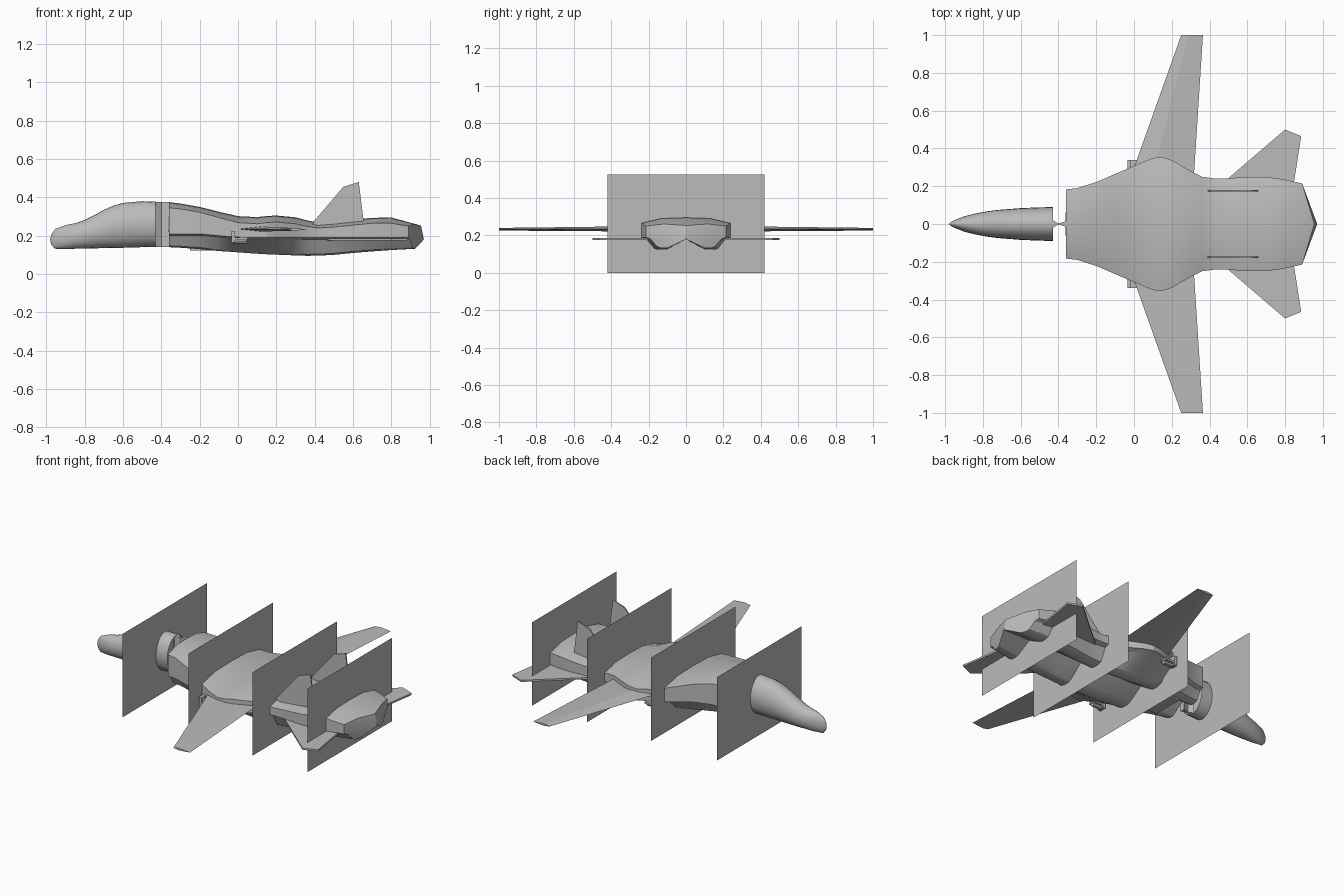
import bpy, bmesh, math

if "Cube" in bpy.data.objects:
    bpy.data.objects.remove(bpy.data.objects["Cube"])

grey = bpy.data.materials.new("plain grey")
grey.diffuse_color = (0.5, 0.5, 0.5, 1)
grey.use_nodes = True
grey.node_tree.nodes["Principled BSDF"].inputs["Base Color"].default_value = grey.diffuse_color


def make(name, verts, faces, smooth=None, fix=True):
    me = bpy.data.meshes.new(name)
    me.from_pydata(verts, [], faces)
    bm = bmesh.new()
    bm.from_mesh(me)
    if fix:
        bmesh.ops.recalc_face_normals(bm, faces=bm.faces)
    bm.to_mesh(me)
    bm.free()
    me.materials.append(grey)
    ob = bpy.data.objects.new(name, me)
    bpy.context.collection.objects.link(ob)
    if smooth:
        bpy.context.view_layer.objects.active = ob
        ob.select_set(True)
        bpy.ops.object.shade_smooth_by_angle(angle=math.radians(smooth))
        ob.select_set(False)
    return ob


def loft(name, rings, cap_start=None, cap_end=None, smooth=30):
    """Skin closed rings; a cap is a fan to the given point."""
    n = len(rings[0])
    verts = [v for r in rings for v in r]
    faces = [(k*n+i, k*n+(i+1) % n, (k+1)*n+(i+1) % n, (k+1)*n+i)
             for k in range(len(rings)-1) for i in range(n)]
    for point, base in ((cap_start, 0), (cap_end, (len(rings)-1)*n)):
        if point:
            verts.append(point)
            faces += [(base+i, base+(i+1) % n, len(verts)-1) for i in range(n)]
    return make(name, verts, faces, smooth)


def slab(name, root, tip):
    """Solid between two outlines of equal length."""
    n = len(root)
    faces = [tuple(range(n)), tuple(range(n, 2*n))]
    faces += [(i, (i+1) % n, n+(i+1) % n, n+i) for i in range(n)]
    return make(name, root+tip, faces)


def box(name, x0, x1, y0, y1, z0, z1):
    return slab(name, [(x0, y0, z0), (x1, y0, z0), (x1, y1, z0), (x0, y1, z0)],
                [(x0, y0, z1), (x1, y0, z1), (x1, y1, z1), (x0, y1, z1)])


# Nose shell, open at the back: x, half width, bottom, top
nose = [(-.975, .006, .155, .205), (-.955, .018, .132, .235), (-.9, .04, .13, .255),
        (-.85, .053, .132, .265), (-.8, .063, .133, .282), (-.75, .071, .134, .307),
        (-.7, .076, .135, .335), (-.65, .08, .136, .357), (-.6, .084, .137, .371),
        (-.5, .088, .14, .38), (-.43, .09, .142, .378)]
rings = []
for x, w, b, t in nose:
    rings.append([(x, w*math.cos(a), (t+b)/2 + (t-b)/2*math.sin(a))
                  for a in [2*math.pi*i/24 for i in range(24)]])
loft("nose", rings, cap_start=(-.98, 0, .18), smooth=40)

# Pinched connector between nose and body
pinch = [(-.43, .02), (-.4, .002), (-.36, .015)]
loft("neck", [[(x, -w, .142), (x, w, .142), (x, w, .376), (x, -w, .376)]
              for x, w in pinch])

# Main body: x, half width, top, shoulder, chine, bottom
body = [(-.36, .183, .375, .345, .2, .14), (-.3, .19, .368, .34, .2, .137),
        (-.2, .222, .35, .322, .2, .13), (-.1, .265, .325, .295, .19, .12),
        (0, .308, .302, .268, .182, .113), (.1, .35, .297, .262, .18, .106),
        (.15, .354, .303, .268, .18, .103), (.2, .338, .305, .272, .18, .101),
        (.3, .28, .296, .262, .18, .097), (.36, .25, .28, .248, .18, .095),
        (.42, .242, .268, .24, .18, .096), (.5, .242, .275, .245, .18, .1),
        (.6, .25, .285, .255, .18, .11), (.7, .25, .293, .265, .18, .118),
        (.8, .235, .295, .265, .18, .125), (.89, .215, .275, .25, .18, .132)]
rings = []
for i, (x, w, t, s, c, b) in enumerate(body):
    n = min(w, .25)
    half = [(.55*w, t-.004), (w, s), (w, c+.01), (.88*w, c), (.72*n, b+.008),
            (.62*n, b), (.46*n, b), (.36*n, b+.01)]
    ring = [(0, t)] + half + [(0, c)] + [(-y, z) for y, z in reversed(half)]
    last = i == len(body)-1
    rings.append([(x + (.065*(1-abs(y)/w) if last else 0), y, z-(.022*(1-abs(y)/w)
                   if last and z > .2 else 0)) for y, z in ring])
loft("body", rings, (-.362, 0, .26), (.97, 0, .18), 22)

for side, s in (("left", -1), ("right", 1)):
    # Swept main wing
    def section(x0, x1, y, z, h):
        return [(x0, s*y, z), ((x0*2+x1)/3, s*y, z+h), (x1, s*y, z), ((x0*2+x1)/3, s*y, z-h)]
    slab(side+"_wing", section(-.01, .318, .27, .235, .014), section(.25, .365, 1, .233, .007))

    # Tailplane
    plan = [(.45, .2), (.8, .5), (.885, .465), (.85, .24), (.84, .18)]
    slab(side+"_tailplane", [(x, s*y, .175) for x, y in plan],
         [(x, s*y, .186) for x, y in plan])

    # Upright fin
    fin = [(.385, .25), (.4, .28), (.55, .455), (.63, .48), (.655, .28), (.66, .25)]
    slab(side+"_fin", [(x, s*.171, z) for x, z in fin], [(x, s*.179, z) for x, z in fin])

    # Small mount on the body side
    y0, y1 = sorted((s*.295, s*.34))
    box(side+"_mount_plate", -.035, -.015, y0, y1, .165, .225)
    box(side+"_mount_arm", -.035, .05, y0, y1, .178, .19)
    loft(side+"_mount_barrel", [[(x, s*.315+.014*math.cos(a), .172+.014*math.sin(a))
         for a in [math.pi*i/4 for i in range(8)]] for x in (-.02, .045)],
         (-.02, s*.315, .172), (.045, s*.315, .172))

# Box under the belly
box("belly_box", -.25, -.1, -.1, .1, .122, .19)

# Upright cross plates
for i, x in enumerate((-.51, -.05, .395, .78)):
    make("cross_plate_%d" % (i+1), [(x, -.42, 0), (x, .42, 0), (x, .42, .525), (x, -.42, .525)],
         [(0, 1, 2, 3)], fix=False)
